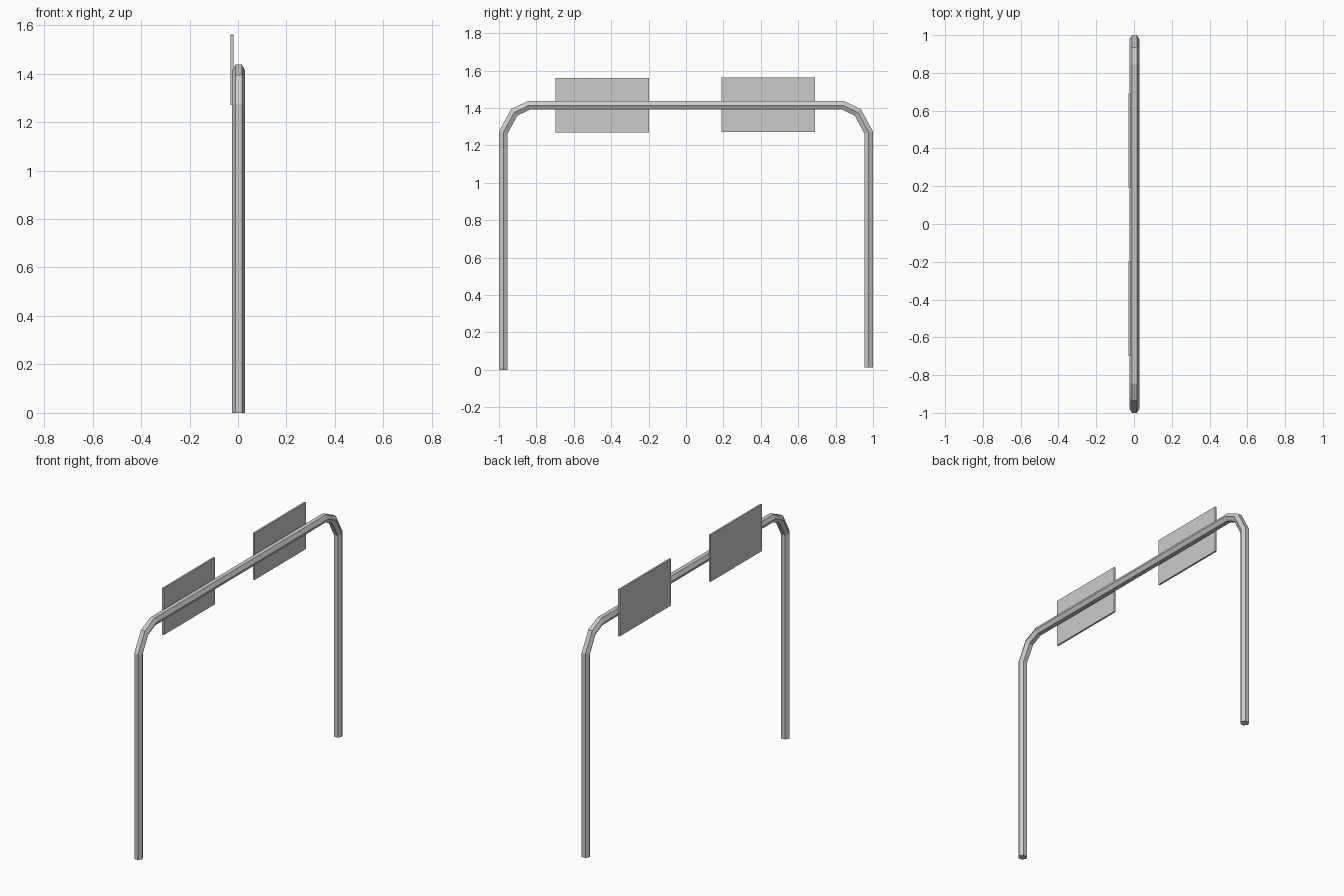
import bpy, bmesh, math
from mathutils import Vector

if "Cube" in bpy.data.objects:
    bpy.data.objects.remove(bpy.data.objects["Cube"])

PIPE_X, R, SIDES = 0.0025, 0.0265, 6


def finish(bm, name):
    bmesh.ops.recalc_face_normals(bm, faces=bm.faces)
    me = bpy.data.meshes.new(name)
    bm.to_mesh(me)
    bm.free()
    ob = bpy.data.objects.new(name, me)
    bpy.context.collection.objects.link(ob)
    return ob


def pipe(name, path):
    """Hexagonal tube along a path in the YZ plane, with mitred joints."""
    bm = bmesh.new()
    pts = [Vector((PIPE_X, y, z)) for y, z in path]
    rings = []
    for i, p in enumerate(pts):
        d_in = (p - pts[max(i - 1, 0)]).normalized()
        d_out = (pts[min(i + 1, len(pts) - 1)] - p).normalized()
        tangent = (d_in + d_out).normalized()
        miter = 1 / tangent.dot(d_out if d_out.length else d_in)
        side = tangent.cross(Vector((1, 0, 0))) * miter
        ring = []
        for k in range(SIDES):
            a = 2 * math.pi * k / SIDES
            ring.append(bm.verts.new(p + Vector((R * math.cos(a), 0, 0)) + side * R * math.sin(a)))
        rings.append(ring)
    for a, b in zip(rings, rings[1:]):
        for k in range(SIDES):
            n = (k + 1) % SIDES
            bm.faces.new((a[k], a[n], b[n], b[k]))
    bm.faces.new(rings[0])
    bm.faces.new(rings[-1])
    return finish(bm, name)


def panel(name, y, z):
    bm = bmesh.new()
    bmesh.ops.create_cube(bm, size=1)
    bmesh.ops.scale(bm, vec=(0.011, 0.5, 0.29), verts=bm.verts)
    bmesh.ops.translate(bm, vec=(-0.0245, y, z), verts=bm.verts)
    return finish(bm, name)


# Bent tube frame: left leg, top bar, right leg
bend = [(0.977, 1.269), (0.918, 1.377), (0.839, 1.414)]
path = [(-0.977, 0.0)] + [(-y, z) for y, z in bend] + bend[::-1] + [(0.977, 0.012)]
pipe("tube_frame", path)

# Sign plates fixed to the back of the bar
panel("sign_plate_left", -0.449, 1.415)
panel("sign_plate_right", 0.441, 1.417)
